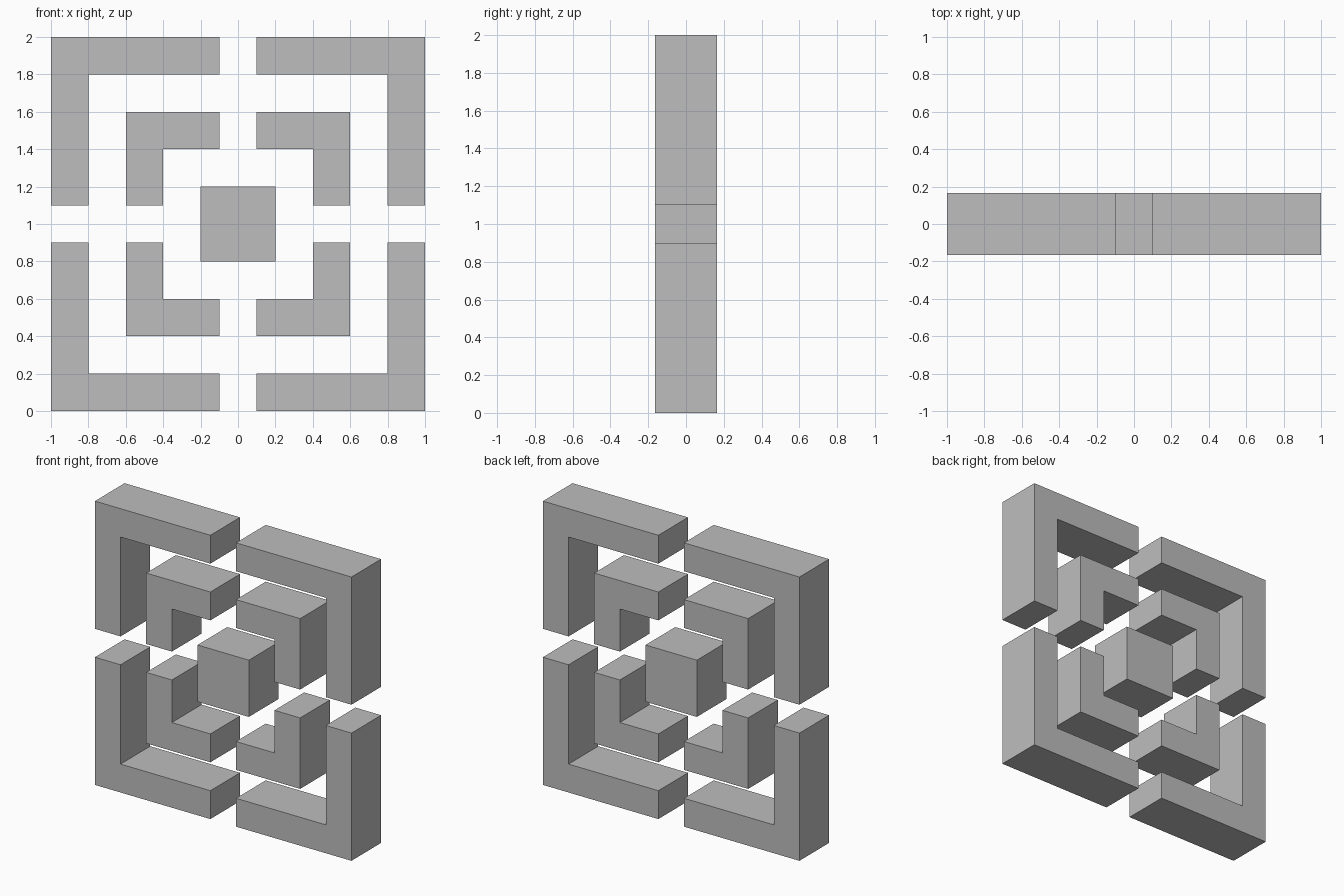
import bpy
import bmesh

cube = bpy.data.objects.get("Cube")
if cube:
    bpy.data.objects.remove(cube, do_unlink=True)

DEPTH = 0.33    # front to back
CENTRE = 1.0    # height of the middle
BAR = 0.2       # width of the frame bars
GAP = 0.1       # half the slot between corner pieces

grey = bpy.data.materials.new("plain grey")
grey.use_nodes = True
colour = (0.515, 0.515, 0.515, 1)
grey.diffuse_color = colour
grey.node_tree.nodes["Principled BSDF"].inputs["Base Color"].default_value = colour


def slab(name, outline):
    """Extrude a front outline, given around the middle, through the depth."""
    bm = bmesh.new()
    face = bm.faces.new([bm.verts.new((x, -DEPTH / 2, z + CENTRE)) for x, z in outline])
    extruded = bmesh.ops.extrude_face_region(bm, geom=[face])["geom"]
    moved = [v for v in extruded if isinstance(v, bmesh.types.BMVert)]
    bmesh.ops.translate(bm, verts=moved, vec=(0, DEPTH, 0))
    if not any(f.is_valid and len(f.verts) == len(outline)
               and all(v.co.y < 0 for v in f.verts) for f in bm.faces):
        bm.faces.new([v for v in bm.verts if v.co.y < 0])
    bmesh.ops.recalc_face_normals(bm, faces=bm.faces)
    mesh = bpy.data.meshes.new(name)
    bm.to_mesh(mesh)
    bm.free()
    mesh.materials.append(grey)
    obj = bpy.data.objects.new(name, mesh)
    bpy.context.collection.objects.link(obj)


# Two nested square frames, each split into four L-shaped corners
for ring, outer in (("outer", 1.0), ("inner", 0.6)):
    inner = outer - BAR
    corner = [(GAP, outer), (outer, outer), (outer, GAP),
              (inner, GAP), (inner, inner), (GAP, inner)]
    for side, sx in (("left", 1), ("right", -1)):
        for level, sz in (("upper", 1), ("lower", -1)):
            slab(f"{ring}_{level}_{side}_corner",
                 [(sx * x, sz * z) for x, z in corner])

# Central block
slab("centre_block", [(-BAR, -BAR), (BAR, -BAR), (BAR, BAR), (-BAR, BAR)])
